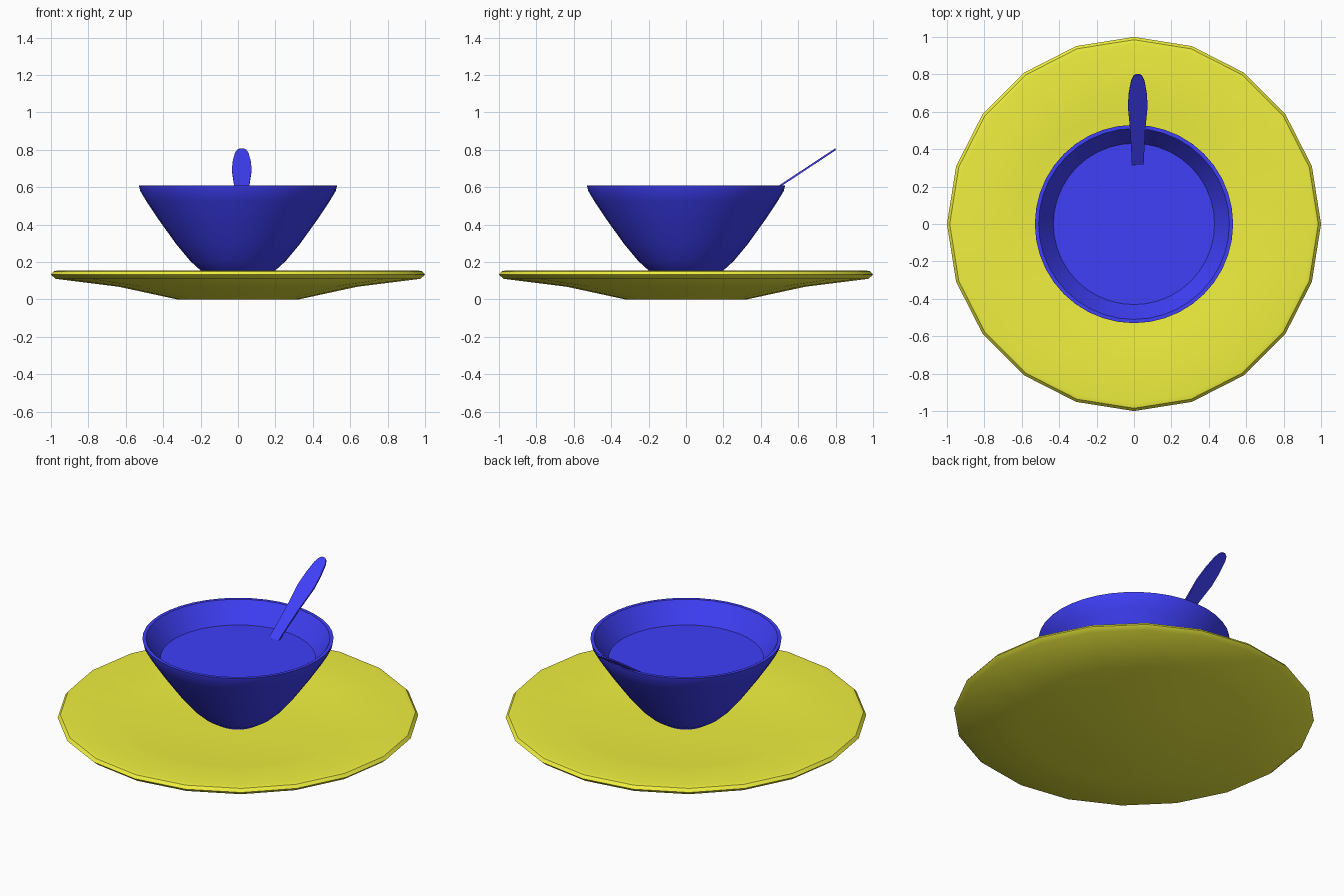
import bpy, bmesh, math
from mathutils import Vector

if "Cube" in bpy.data.objects:
    bpy.data.objects.remove(bpy.data.objects["Cube"])


def material(name, color):
    m = bpy.data.materials.new(name)
    m.diffuse_color = color
    m.use_nodes = True
    m.node_tree.nodes["Principled BSDF"].inputs["Base Color"].default_value = m.diffuse_color
    return m


blue = material("blue_glaze", (0.05, 0.05, 0.95, 1))
yellow = material("yellow_glaze", (0.87, 0.87, 0.05, 1))


def finish(name, bm, mat, angle):
    bmesh.ops.recalc_face_normals(bm, faces=bm.faces[:])
    me = bpy.data.meshes.new(name)
    bm.to_mesh(me)
    bm.free()
    ob = bpy.data.objects.new(name, me)
    bpy.context.collection.objects.link(ob)
    me.materials.append(mat)
    bpy.ops.object.select_all(action='DESELECT')
    ob.select_set(True)
    bpy.context.view_layer.objects.active = ob
    bpy.ops.object.shade_smooth_by_angle(angle=math.radians(angle))
    return ob


def lathe(name, profile, sides, mat, angle=35):
    """Turn a (radius, z) profile about z and cap both ends."""
    bm = bmesh.new()
    rings = [[bm.verts.new((r * math.cos(2 * math.pi * i / sides),
                            r * math.sin(2 * math.pi * i / sides), z))
              for i in range(sides)] for r, z in profile]
    for a, b in zip(rings, rings[1:]):
        for i in range(sides):
            j = (i + 1) % sides
            bm.faces.new((a[i], a[j], b[j], b[i]))
    bm.faces.new(rings[0])
    bm.faces.new(rings[-1])
    return finish(name, bm, mat, angle)


# Saucer: twenty-sided, with a flat well and rounded lip
lathe("saucer", [(0.325, 0), (0.64, 0.068), (0.975, 0.11), (1.0, 0.132),
                 (0.985, 0.15), (0.96, 0.155), (0.61, 0.11)], 20, yellow)

# Bowl: flared wall with thin rim
lathe("bowl", [(0.12, 0.105), (0.20, 0.155), (0.255, 0.205), (0.33, 0.295),
               (0.42, 0.42), (0.49, 0.525), (0.523, 0.58), (0.53, 0.61),
               (0.51, 0.61), (0.43, 0.485), (0.31, 0.31), (0.18, 0.19)],
      40, blue)

# Liquid surface inside the bowl
lathe("liquid", [(0.425, 0.48), (0.431, 0.49)], 40, blue)

# Spoon: thin strip leaning on the rim, (y, half width, dish depth) stations
stations = [(-0.02, 0.03, 0), (0.02, 0.07, 0.02), (0.10, 0.085, 0.03),
            (0.18, 0.065, 0.02), (0.25, 0.035, 0), (0.35, 0.033, 0),
            (0.50, 0.040, 0), (0.63, 0.053, 0), (0.70, 0.048, 0),
            (0.765, 0.036, 0), (0.79, 0.024, 0), (0.80, 0.010, 0)]
bm = bmesh.new()
normal = Vector((0, -0.2, 0.3)).normalized() * 0.005
rows = []
for y, w, d in stations:
    c = Vector((0.02, y, 0.803 + (y - 0.8) * 0.66))
    dip = normal * (-d / 0.005)
    ring = [c + Vector((-w, 0, 0)) + normal, c + dip + normal,
            c + Vector((w, 0, 0)) + normal, c + Vector((w, 0, 0)) - normal,
            c + dip - normal, c + Vector((-w, 0, 0)) - normal]
    rows.append([bm.verts.new(p) for p in ring])
for a, b in zip(rows, rows[1:]):
    for i in range(6):
        j = (i + 1) % 6
        bm.faces.new((a[i], a[j], b[j], b[i]))
bm.faces.new(rows[0])
bm.faces.new(rows[-1])
finish("spoon", bm, blue, 35)
